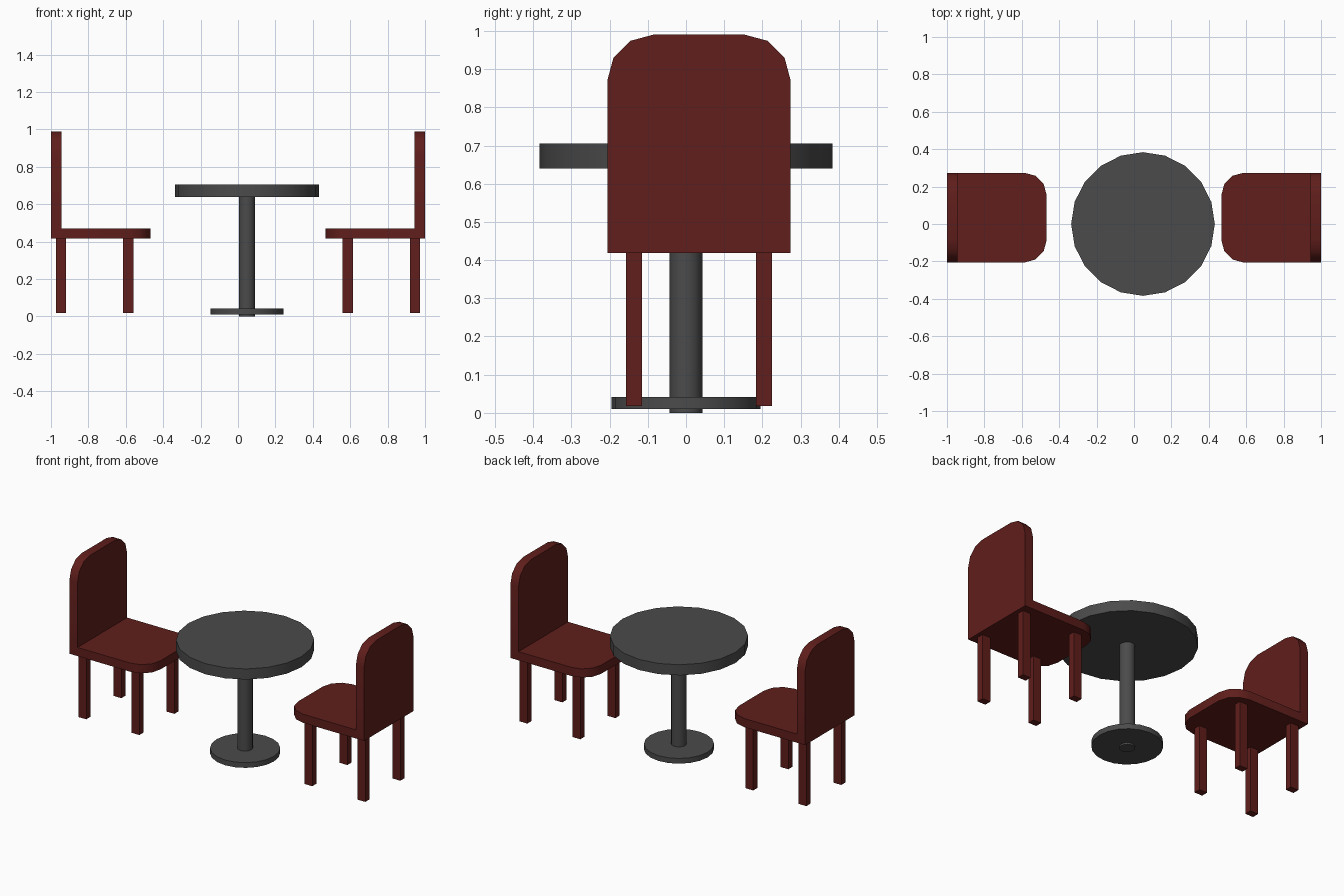
import bpy, bmesh, math
from mathutils import Vector

if "Cube" in bpy.data.objects:
    bpy.data.objects.remove(bpy.data.objects["Cube"])

RED = bpy.data.materials.new("dark_red")
RED.diffuse_color = (0.115, 0.013, 0.011, 1)
RED.use_nodes = True
RED.node_tree.nodes["Principled BSDF"].inputs["Base Color"].default_value = RED.diffuse_color
GREY = bpy.data.materials.new("dark_grey")
GREY.diffuse_color = (0.07, 0.07, 0.07, 1)
GREY.use_nodes = True
GREY.node_tree.nodes["Principled BSDF"].inputs["Base Color"].default_value = GREY.diffuse_color

CHAIR_Y, HALF_W, ROUND = 0.034, 0.24, 0.12
TABLE_X = 0.048


def finish(name, bm, mat):
    bmesh.ops.recalc_face_normals(bm, faces=bm.faces)
    mesh = bpy.data.meshes.new(name)
    bm.to_mesh(mesh)
    bm.free()
    mesh.materials.append(mat)
    obj = bpy.data.objects.new(name, mesh)
    bpy.context.collection.objects.link(obj)
    bpy.ops.object.select_all(action='DESELECT')
    obj.select_set(True)
    bpy.context.view_layer.objects.active = obj
    bpy.ops.object.shade_smooth_by_angle(angle=math.radians(40))
    return obj


def prism(name, points, depth, mat):
    bm = bmesh.new()
    face = bm.faces.new([bm.verts.new(p) for p in points])
    ext = bmesh.ops.extrude_face_region(bm, geom=[face])
    verts = [v for v in ext["geom"] if isinstance(v, bmesh.types.BMVert)]
    bmesh.ops.translate(bm, verts=verts, vec=Vector(depth))
    return finish(name, bm, mat)


def rounded_outline(start, end):
    """Panel outline across y, with its two far corners rounded in 3 steps."""
    pts = [(-HALF_W, start)]
    for first, side in ((180, -1), (90, 1)):
        for i in range(4):
            a = math.radians(first - 30 * i)
            pts.append((side * (HALF_W - ROUND) + ROUND * math.cos(a),
                        end - ROUND + ROUND * math.sin(a)))
    pts.append((HALF_W, start))
    return [(CHAIR_Y + u, v) for u, v in pts]


def disc(name, radius, z0, z1):
    pts = [(TABLE_X + radius * math.cos(i * math.tau / 20),
            radius * math.sin(i * math.tau / 20), z0) for i in range(20)]
    return prism(name, pts, (0, 0, z1 - z0), GREY)


# Pair of facing chairs, mirrored across x
for label, s in (("left", -1), ("right", 1)):
    prism(f"{label}_chair_back",
          [(s * 0.945, y, z) for y, z in rounded_outline(0.418, 0.99)],
          (s * 0.055, 0, 0), RED)
    # Seat profile runs from the backrest towards the table
    prism(f"{label}_chair_seat",
          [(-s * d, y, 0.418) for y, d in rounded_outline(-0.945, -0.467)],
          (0, 0, 0.053), RED)
    for row, x in (("rear", 0.947), ("front", 0.587)):
        for side, dy in (("near", -0.17), ("far", 0.17)):
            cx, cy, hx, hy = s * x, CHAIR_Y + dy, 0.027, 0.021
            prism(f"{label}_chair_{row}_{side}_leg",
                  [(cx - hx, cy - hy, 0.018), (cx + hx, cy - hy, 0.018),
                   (cx + hx, cy + hy, 0.018), (cx - hx, cy + hy, 0.018)],
                  (0, 0, 0.4), RED)

# Round pedestal table
disc("table_top", 0.384, 0.64, 0.705)
disc("table_column", 0.043, 0.0, 0.64)
disc("table_base", 0.195, 0.01, 0.042)
